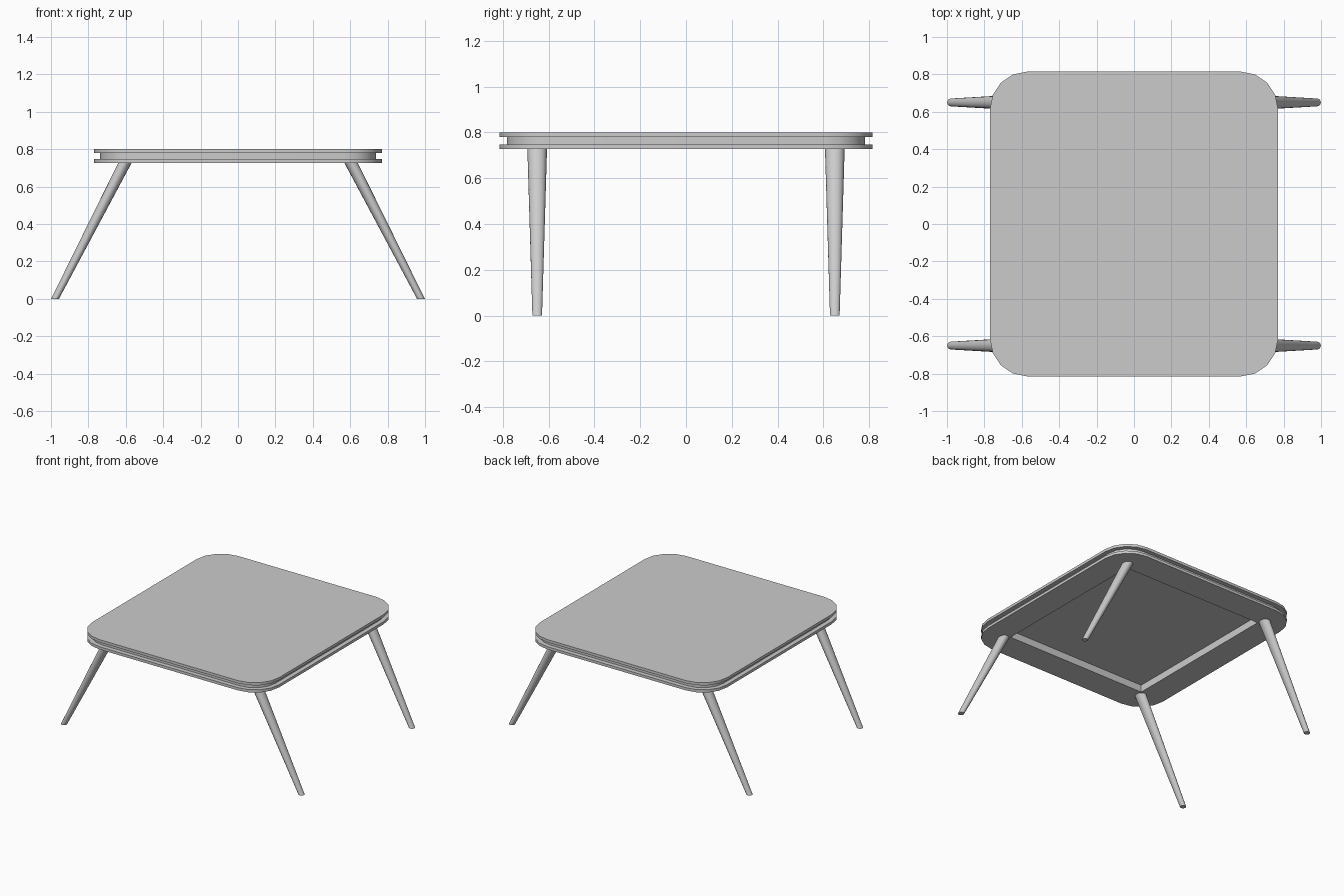
import bpy, bmesh, math
from mathutils import Vector

cube = bpy.data.objects.get("Cube")
if cube:
    bpy.data.objects.remove(cube, do_unlink=True)

grey = bpy.data.materials.new("light_grey")
grey.use_nodes = True
COLOUR = (0.6, 0.6, 0.6, 1)
grey.diffuse_color = COLOUR
grey.node_tree.nodes["Principled BSDF"].inputs["Base Color"].default_value = COLOUR


def activate(ob):
    bpy.ops.object.select_all(action="DESELECT")
    ob.select_set(True)
    bpy.context.view_layer.objects.active = ob


def rounded_rect(hx, hy, r, steps=4):
    """Counter-clockwise outline; r = 0 gives square corners."""
    pts = []
    for i, (sx, sy) in enumerate([(1, 1), (-1, 1), (-1, -1), (1, -1)]):
        for k in range(steps + 1 if r else 1):
            a = math.pi / 2 * (i + k / steps)
            pts.append((sx * (hx - r) + r * math.cos(a), sy * (hy - r) + r * math.sin(a)))
    return pts


def slab(name, outlines, z0, z1):
    """Flat plate between two heights; a second outline cuts an opening."""
    curve = bpy.data.curves.new(name, "CURVE")
    curve.dimensions = "2D"
    curve.fill_mode = "BOTH"
    curve.extrude = (z1 - z0) / 2
    for pts in outlines:
        spline = curve.splines.new("POLY")
        spline.points.add(len(pts) - 1)
        for p, (x, y) in zip(spline.points, pts):
            p.co = (x, y, 0, 1)
        spline.use_cyclic_u = True
    ob = bpy.data.objects.new(name, curve)
    bpy.context.collection.objects.link(ob)
    ob.location.z = (z0 + z1) / 2
    curve.materials.append(grey)
    activate(ob)
    bpy.ops.object.convert(target="MESH")
    ob = bpy.context.object
    bm = bmesh.new()
    bm.from_mesh(ob.data)
    bmesh.ops.remove_doubles(bm, verts=bm.verts, dist=0.0001)
    bmesh.ops.recalc_face_normals(bm, faces=bm.faces)
    bm.to_mesh(ob.data)
    bm.free()
    bpy.ops.object.shade_smooth_by_angle(angle=math.radians(30))


def leg(name, sx, sy, sides=16):
    """Splayed, tapered leg with level ends."""
    bm = bmesh.new()
    rings = []
    for x, z, rx, ry in [(0.978, 0, 0.021, 0.021), (0.603, 0.73, 0.036, 0.043)]:
        ring = []
        for k in range(sides):
            a = math.tau * k / sides
            ring.append(bm.verts.new((sx * x + rx * math.cos(a), sy * 0.65 + ry * math.sin(a), z)))
        rings.append(ring)
    low, high = rings
    for k in range(sides):
        n = (k + 1) % sides
        bm.faces.new((low[k], low[n], high[n], high[k]))
    bm.faces.new(low[::-1])
    bm.faces.new(high)
    mesh = bpy.data.meshes.new(name)
    bm.to_mesh(mesh)
    bm.free()
    mesh.materials.append(grey)
    ob = bpy.data.objects.new(name, mesh)
    bpy.context.collection.objects.link(ob)
    activate(ob)
    bpy.ops.object.shade_smooth_by_angle(angle=math.radians(40))


# Top board, recessed band and lower frame, open underneath
outer = rounded_rect(0.77, 0.815, 0.2)
opening = rounded_rect(0.575, 0.61, 0)
slab("top_board", [outer], 0.78, 0.80)
slab("recessed_band", [rounded_rect(0.737, 0.782, 0.17), opening], 0.747, 0.78)
slab("lower_frame", [outer, opening], 0.727, 0.747)

# Four legs
for side, sx in (("left", 1), ("right", -1)):
    for end, sy in (("front", -1), ("back", 1)):
        leg(f"{end}_{side}_leg", sx, sy)
